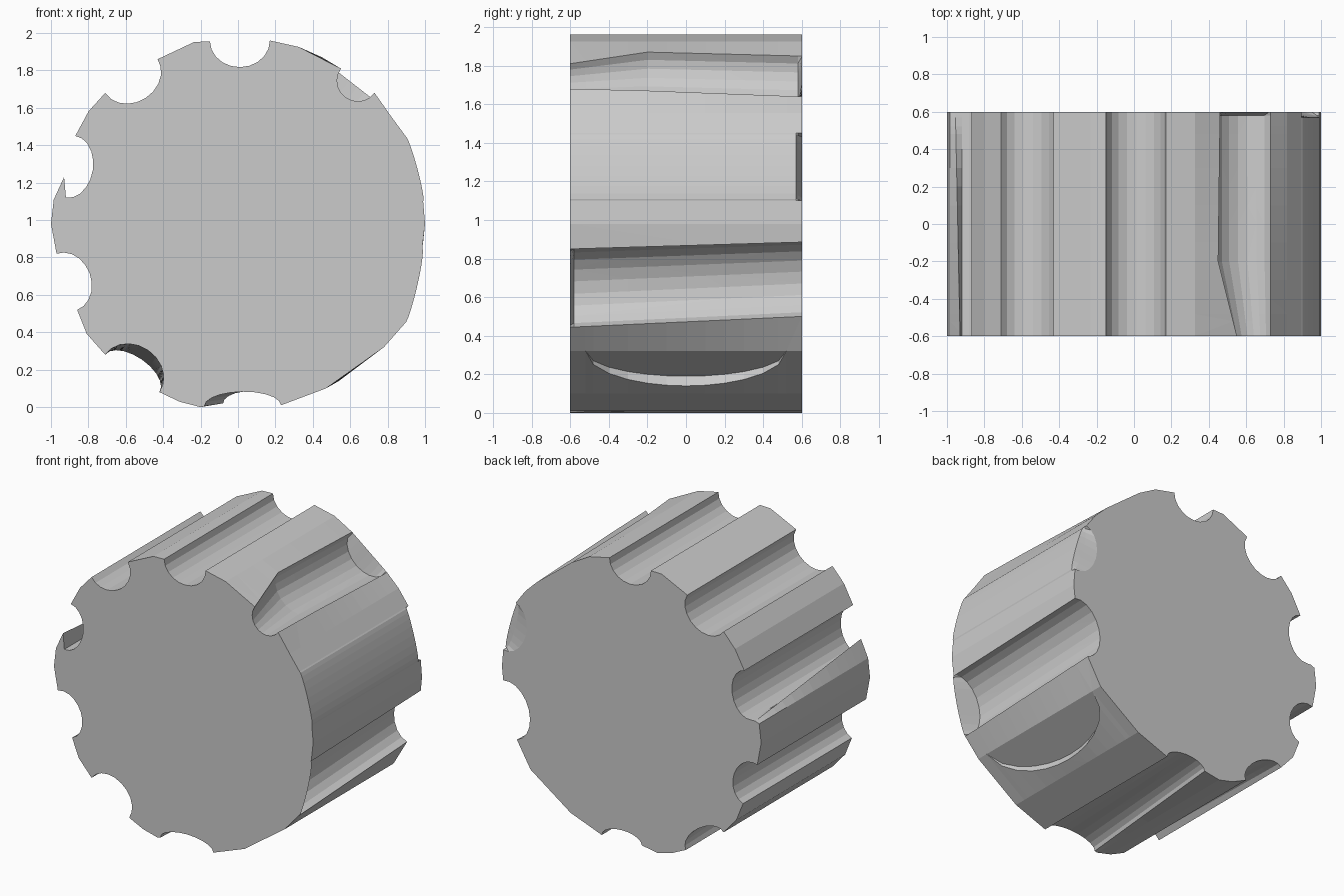
import bpy, bmesh, math

if "Cube" in bpy.data.objects:
    bpy.data.objects.remove(bpy.data.objects["Cube"])

ZC = 0.98      # height of the roller axis
N = 10         # segments per groove


def rim(deg):
    a = math.radians(deg)
    return (math.cos(a), ZC + math.sin(a))


def lerp(keys, y):
    """Interpolate rows of (y, values...) at y."""
    for k0, k1 in zip(keys, keys[1:]):
        if y <= k1[0] + 1e-9:
            t = (y - k0[0]) / (k1[0] - k0[0])
            return [a + (b - a) * t for a, b in zip(k0[1:], k1[1:])]
    return list(keys[-1][1:])


def groove(keys, y):
    """Half-round groove between two lips, sunk inward by a depth."""
    ax, az, bx, bz, d = lerp(keys, y)
    dx, dz = bx - ax, bz - az
    ln = math.hypot(dx, dz)
    nx, nz = -dz / ln, dx / ln
    pts = []
    for i in range(N + 1):
        a = math.pi * i / N
        t, h = (1 - math.cos(a)) / 2, d * math.sin(a)
        pts.append((ax + dx * t + nx * h, az + dz * t + nz * h))
    return pts


def keep(*v):
    return [(-0.6, *v), (0.6, *v)]


# Grooves: y, first lip x z, second lip x z, depth
g18 = [(-0.6, 0.99, 1.10, 0.895, 1.45, -0.016),
       (0.57, 0.99, 1.10, 0.895, 1.45, -0.016),
       (0.6, 0.99, 1.10, 0.895, 1.45, 0.13)]
g54 = [(-0.6, 0.73, 1.68, 0.55, 1.81, 0.11),
       (-0.2, 0.73, 1.67, 0.45, 1.87, 0.14),
       (0.58, 0.73, 1.64, 0.46, 1.85, 0.14),
       (0.6, 0.73, 1.64, 0.46, 1.85, 0.0)]
g90 = keep(0.17, 1.96, -0.15, 1.955, 0.14)
g126 = keep(-0.43, 1.86, -0.71, 1.68, 0.14)
g162 = keep(-0.87, 1.45, -0.92, 1.12, 0.12)
g198 = keep(-0.97, 0.82, -0.86, 0.52, 0.13)
g234 = [(-0.6, -0.71, 0.28, -0.42, 0.08, 0.15),
        (0.6, -0.71, 0.28, -0.42, 0.08, 0.09)]
g270 = [(-0.6, -0.18, 0.005, 0.23, 0.01, 0.075),
        (0.6, -0.08, 0.02, 0.23, 0.01, 0.07)]
g342 = [(-0.6, 0.89, 0.445, 0.985, 0.85, -0.02),
        (-0.58, 0.89, 0.445, 0.985, 0.85, 0.15),
        (0.6, 0.885, 0.50, 0.99, 0.885, 0.15)]
fin = [(-0.6, -0.93, 1.23), (0.6, -0.955, 1.121)]


def section(y):
    s = math.sqrt(max(0, 1 - (y / 0.52) ** 2))   # crescent pocket size
    p = [rim(0)] + groove(g18, y) + [rim(36 - 1)]
    p += groove(g54, y) + [rim(71)]
    p += groove(g90, y) + [rim(98.5 + 5)]
    p += groove(g126, y) + [rim(143)]
    p += groove(g162, y) + [tuple(lerp(fin, y)), (-0.985, 1.11), (-1, 0.98)]
    p += groove(g198, y) + [rim(216)]
    p += groove(g234, y) + [(-0.31, 0.028), (-0.2, 0.0)]
    p += groove(g270, y) + [(0.47, 0.10)]
    u = (0.78, 0.32)
    p += [(u[0] - 0.24 * s, u[1] - 0.18 * s), (u[0] - 0.26 * s, u[1] - 0.13 * s), u]
    p += groove(g342, y)
    return p


# Loft the roller through its cross-sections
ys = [-0.6, -0.58, -0.52, -0.48, -0.4, -0.3, -0.2, -0.1, 0, 0.1, 0.2,
      0.3, 0.4, 0.48, 0.52, 0.57, 0.58, 0.6]
bm = bmesh.new()
rings = [[bm.verts.new((x, y, z)) for x, z in section(y)] for y in ys]
n = len(rings[0])
for r0, r1 in zip(rings, rings[1:]):
    for i in range(n):
        j = (i + 1) % n
        bm.faces.new((r0[i], r0[j], r1[j], r1[i]))
bm.faces.new(rings[0])
bm.faces.new(rings[-1][::-1])
bmesh.ops.remove_doubles(bm, verts=bm.verts, dist=1e-4)
bmesh.ops.recalc_face_normals(bm, faces=bm.faces)
bmesh.ops.dissolve_limit(bm, angle_limit=math.radians(0.5), verts=bm.verts, edges=bm.edges)
bmesh.ops.triangulate(bm, faces=[f for f in bm.faces if len(f.verts) > 4])

mesh = bpy.data.meshes.new("grooved_roller")
bm.to_mesh(mesh)
bm.free()
roller = bpy.data.objects.new("grooved_roller", mesh)
bpy.context.collection.objects.link(roller)
